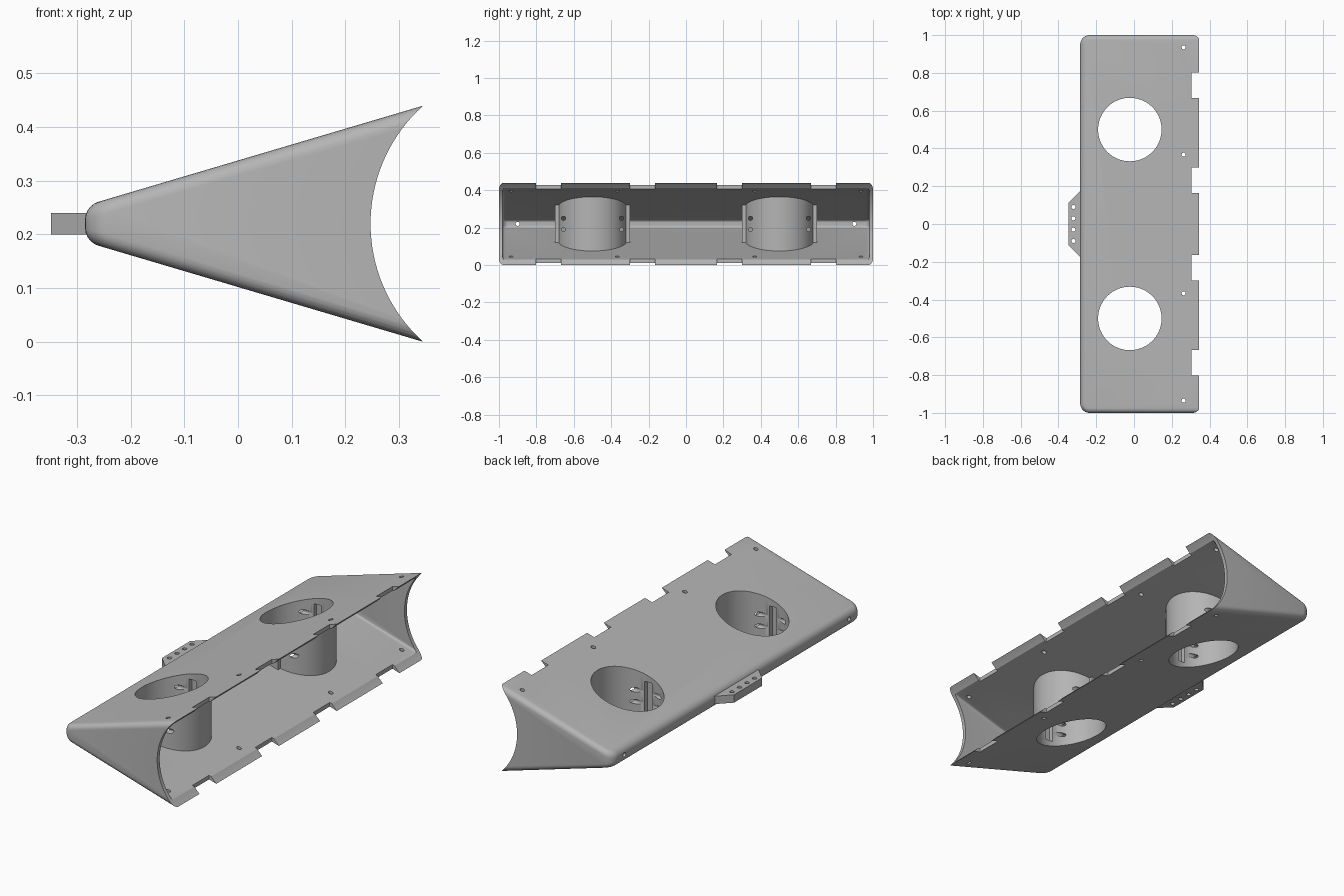
import bpy, bmesh, math
from mathutils import Matrix, Vector

if "Cube" in bpy.data.objects:
    bpy.data.objects.remove(bpy.data.objects["Cube"])

MID = 0.22              # height of the symmetry plane
SLOPE = 0.296           # slope of the top and bottom walls
WALL = 0.02
TUBE_X = -0.022

grey = bpy.data.materials.new("matte grey")
grey.use_nodes = True
grey.diffuse_color = (0.46, 0.46, 0.46, 1)
grey.node_tree.nodes["Principled BSDF"].inputs["Base Color"].default_value = (0.46, 0.46, 0.46, 1)


def finish(name, bm):
    bmesh.ops.recalc_face_normals(bm, faces=bm.faces)
    mesh = bpy.data.meshes.new(name)
    bm.to_mesh(mesh)
    bm.free()
    mesh.materials.append(grey)
    obj = bpy.data.objects.new(name, mesh)
    bpy.context.collection.objects.link(obj)
    return obj


def cylinder(name, loc, radius, depth, axis="Z", sides=24):
    turn = {"X": Matrix.Rotation(math.pi / 2, 4, "Y"),
            "Y": Matrix.Rotation(math.pi / 2, 4, "X"), "Z": Matrix()}[axis]
    bm = bmesh.new()
    bmesh.ops.create_cone(bm, cap_ends=True, segments=sides, radius1=radius, radius2=radius,
                          depth=depth, matrix=Matrix.Translation(loc) @ turn)
    return finish(name, bm)


def box(name, loc, size):
    bm = bmesh.new()
    bmesh.ops.create_cube(bm, size=1, matrix=Matrix.Translation(loc) @ Matrix.Diagonal((*size, 1)))
    return finish(name, bm)


def extrude(points, direction):
    bm = bmesh.new()
    face = bm.faces.new([bm.verts.new(p) for p in points])
    new = bmesh.ops.extrude_face_region(bm, geom=[face])["geom"]
    bmesh.ops.translate(bm, verts=[v for v in new if isinstance(v, bmesh.types.BMVert)], vec=direction)
    return bm


def wedge(name, inset, corner, fillet, end=0.4):
    """Rounded wedge, shrunk on all closed sides by inset."""
    nose = -0.285 + inset
    drop = inset * math.sqrt(1 + SLOPE ** 2)

    def half(x):
        return MID - SLOPE * (0.345 - x) - drop

    w = 1 - inset
    bm = extrude([(x, -w, MID + s * half(x)) for x, s in
                  ((nose, -1), (end, -1), (end, 1), (nose, 1))], (0, 2 * w, 0))
    # round the upright nose corners, then the rims of both sloping walls
    upright = [e for e in bm.edges if all(abs(v.co.x - nose) < 1e-4 for v in e.verts)
               and abs(e.verts[0].co.z - e.verts[1].co.z) > 0.01]
    bmesh.ops.bevel(bm, geom=upright, offset=corner, segments=8, profile=0.5, affect="EDGES")
    rims = [e for e in bm.edges if (e.verts[0].co.z - MID) * (e.verts[1].co.z - MID) > 0
            and not all(abs(v.co.x - end) < 1e-4 for v in e.verts)]
    bmesh.ops.bevel(bm, geom=rims, offset=fillet, segments=5, profile=0.5, affect="EDGES")
    return finish(name, bm)


def boolean(obj, tool, operation="DIFFERENCE"):
    mod = obj.modifiers.new("cut", "BOOLEAN")
    mod.operation, mod.solver, mod.object = operation, "EXACT", tool
    bpy.ops.object.select_all(action="DESELECT")
    bpy.context.view_layer.objects.active = obj
    obj.select_set(True)
    bpy.ops.object.modifier_apply(modifier=mod.name)
    bpy.data.objects.remove(tool)


def smooth(obj):
    bpy.ops.object.select_all(action="DESELECT")
    bpy.context.view_layer.objects.active = obj
    obj.select_set(True)
    bpy.ops.object.shade_smooth_by_angle(angle=math.radians(30))


# Hollow wedge shell with an arched open side
shell = wedge("wedge_shell", 0, 0.05, 0.025)
boolean(shell, wedge("cavity", WALL, 0.03, 0.01, 0.5))
boolean(shell, cylinder("arch_cutter", (0.543, 0, MID), 0.296, 3, "Y", 128))

# Notches along both lips, and screw holes
for side in (-1, 1):
    for y in (0.232, 0.734):
        boolean(shell, box("notch", (0.405, side * y, MID), (0.2, 0.134, 1)))
    for y in (0.367, 0.935):
        boolean(shell, cylinder("screw_hole", (0.263, side * y, MID), 0.011, 1))
    boolean(shell, cylinder("nose_hole", (-0.275, side * 0.9, MID), 0.011, 0.1, "X"))
    boolean(shell, cylinder("bore", (TUBE_X, side * 0.5, MID), 0.168, 1, "Z", 72))
smooth(shell)

# Upright tubes with slotted side pockets and cross holes
for side, label in ((-1, "front"), (1, "rear")):
    y = side * 0.5
    tube = cylinder(label + "_tube", (TUBE_X, y, MID), 0.184, 1, "Z", 72)
    boolean(tube, box("pocket_wall", (TUBE_X, y, MID), (0.075, 0.4, 0.2)), "UNION")
    boolean(tube, cylinder("bore", (TUBE_X, y, MID), 0.168, 2, "Z", 72))
    boolean(tube, box("pocket", (TUBE_X, y, MID), (0.04, 0.38, 0.16)))
    for s in (-1, 1):
        for z in (-0.03, 0.03):
            boolean(tube, cylinder("cross_hole", (TUBE_X, y + s * 0.155, MID + z), 0.011, 0.5, "X"))
    boolean(tube, wedge("trim", WALL * 0.6, 0.03, 0.01), "INTERSECT")
    smooth(tube)

# Mounting tab on the nose with a row of holes
outline = [(-0.275, -0.185), (-0.348, -0.112), (-0.348, 0.112), (-0.275, 0.185)]
tab = finish("mounting_tab", extrude([(x, y, 0.2) for x, y in outline], (0, 0, 0.04)))
for i in range(4):
    boolean(tab, cylinder("tab_hole", (-0.321, 0.06 * (i - 1.5), MID), 0.011, 0.2))
smooth(tab)
